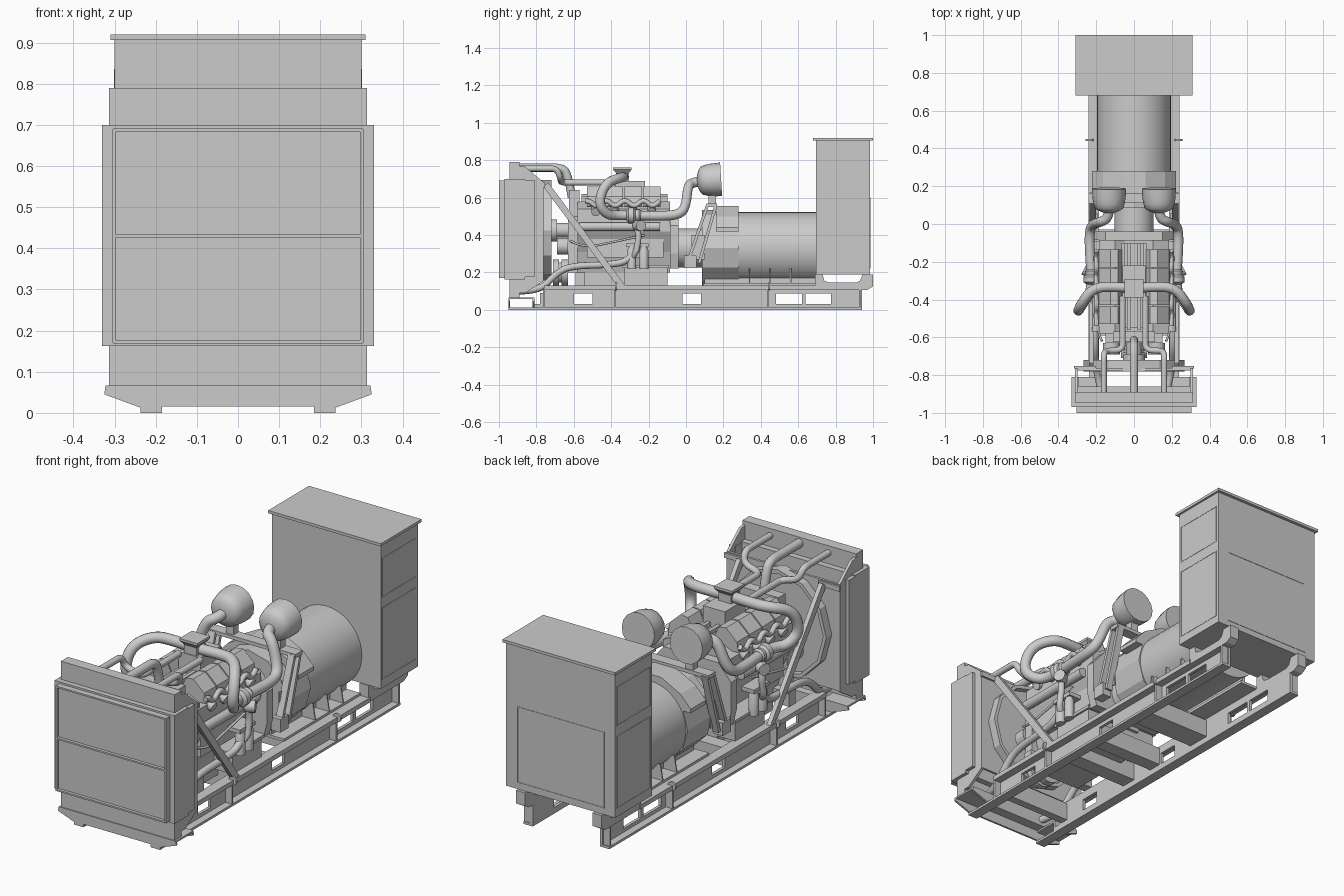
import bpy, bmesh
from math import pi, sin, cos, radians
from mathutils import Vector

if "Cube" in bpy.data.objects:
    bpy.data.objects.remove(bpy.data.objects["Cube"])


def finish(name, bm, mir=False, smooth=False):
    if mir:
        d = bmesh.ops.duplicate(bm, geom=bm.verts[:] + bm.edges[:] + bm.faces[:])
        for v in d["geom"]:
            if isinstance(v, bmesh.types.BMVert):
                v.co.x *= -1
    bmesh.ops.recalc_face_normals(bm, faces=bm.faces[:])
    me = bpy.data.meshes.new(name)
    bm.to_mesh(me)
    bm.free()
    if smooth:
        me.shade_smooth()
        me.set_sharp_from_angle(angle=radians(42))
    ob = bpy.data.objects.new(name, me)
    bpy.context.collection.objects.link(ob)
    return ob


def loft(name, rings, mir=False, smooth=False):
    bm = bmesh.new()
    vs = [[bm.verts.new(p) for p in r] for r in rings]
    n = len(vs[0])
    for a, b in zip(vs, vs[1:]):
        for i in range(n):
            bm.faces.new((a[i], a[(i + 1) % n], b[(i + 1) % n], b[i]))
    bm.faces.new(vs[0])
    bm.faces.new(vs[-1])
    return finish(name, bm, mir, smooth)


def prism(name, pts, axis, a, b, mir=False):
    # profile in yz (axis x) or xz (axis y)
    f = (lambda t: [(t, u, v) for u, v in pts]) if axis == 'x' else (lambda t: [(u, t, v) for u, v in pts])
    return loft(name, [f(a), f(b)], mir)


def box(name, x0, x1, y0, y1, z0, z1, mir=False):
    return prism(name, [(x0, z0), (x1, z0), (x1, z1), (x0, z1)], 'y', y0, y1, mir)


def beam(name, p, q, w, x0, x1):
    # slanted bar in the yz plane, both sides
    p, q = Vector(p), Vector(q)
    d = (q - p).normalized()
    n = Vector((-d.y, d.x)) * w / 2
    prism(name, [tuple(p + n), tuple(q + n), tuple(q - n), tuple(p - n)], 'x', x0, x1, True)


def turned(name, o, axis, prof, n=24, mir=False, smooth=True, off=0):
    # revolve (distance, radius) pairs around an axis through o
    o, ax = Vector(o), Vector(axis).normalized()
    u = ax.orthogonal().normalized()
    w = ax.cross(u)
    an = [2 * pi * (i + off) / n for i in range(n)]
    return loft(name, [[o + ax * d + (u * cos(t) + w * sin(t)) * r for t in an] for d, r in prof], mir, smooth)


def pipe(name, pts, r, mir=False):
    cu = bpy.data.curves.new(name, 'CURVE')
    cu.dimensions = '3D'
    cu.bevel_depth, cu.bevel_resolution, cu.use_fill_caps = r, 4, True
    s = cu.splines.new('NURBS')
    s.points.add(len(pts) - 1)
    for p, c in zip(s.points, pts):
        p.co = (*c, 1)
    s.order_u, s.use_endpoint_u, s.resolution_u = 3, True, 6
    ob = bpy.data.objects.new(name, cu)
    bpy.context.collection.objects.link(ob)
    dg = bpy.context.evaluated_depsgraph_get()
    me = bpy.data.meshes.new_from_object(ob.evaluated_get(dg))
    bm = bmesh.new()
    bm.from_mesh(me)
    bpy.data.objects.remove(ob)
    bpy.data.meshes.remove(me)
    return finish(name, bm, mir, True)


# base rails: flanges, and a web with windows left open
box("rail_bottom_flange", .185, .237, -.95, .94, 0, .012, True)
box("rail_top_flange", .185, .24, -.76, .7, .107, .13, True)
box("rail_web_low", .185, .2, -.81, .94, .012, .03, True)
box("rail_web_high", .185, .2, -.76, .94, .088, .108, True)
edges = [-.78, -.6, -.5, -.02, .08, .48, .62, .64, .775, .94]
for a, b in zip(edges[::2], edges[1::2]):
    box("rail_web", .185, .2, a, b, .028, .09, True)
for y in (-.76, -.38, .44, .93):
    box("rail_gusset", .2, .236, y - .005, y + .005, .012, .108, True)
for y0, y1 in ((-.76, -.72), (-.3, -.22), (-.1, -.03), (.2, .32)):
    box("cross_member", -.19, .19, y0, y1, .03, .12)
for y in (-.38, .44):
    turned("lifting_lug", (.235, y, .125), (0, 1, 0), [(0, .022), (.01, .022)], 12, True)
prism("cabinet_support", [(.69, .107), (.97, .107), (1, .125), (1, .19), (.945, .19), (.93, .155),
                          (.91, .145), (.77, .145), (.74, .155), (.73, .19), (.69, .19)], 'x', .185, .235, True)

# front outrigger feet
foot = [(.185, 0), (.235, 0), (.235, .012), (.325, .045), (.322, .065), (.185, .065)]
prism("front_foot_plate", foot, 'y', -.95, -.94, True)
prism("rear_foot_plate", foot, 'y', -.82, -.81, True)
box("foot_top", .185, .322, -.95, -.81, .057, .066, True)
box("front_cross_plate", -.19, .19, -.95, -.94, .015, .066)

# radiator
box("radiator_core", -.33, .33, -.97, -.86, .162, .70)
box("grille_panel", -.3, .3, -.985, -.97, .17, .69)
for x in (-.301, .301):
    box("grille_side", x - .004, x + .004, -1, -.97, .17, .69)
for z in (.173, .43, .687):
    box("grille_bar", -.304, .304, -1, -.97, z - .004, z + .004)
box("radiator_top_tank", -.313, .313, -.945, -.89, .69, .79)
box("radiator_bottom_tank", -.313, .313, -.945, -.89, .066, .17)
box("radiator_side_channel", .295, .33, -.86, -.81, .175, .695, True)
prism("radiator_side_plate", [(-.89, .77), (-.86, .765), (-.765, .685), (-.765, .15), (-.86, .09), (-.89, .09)],
      'x', .298, .312, True)
box("shroud_plate", -.312, .312, -.775, -.763, .155, .685)
turned("fan_ring", (0, -.78, .425), (0, 1, 0), [(0, .268), (.06, .268), (.06, .25), (.03, .25)], 12, smooth=False, off=.5)
turned("fan_hub", (0, -.76, .425), (0, 1, 0), [(0, .06), (.07, .06), (.07, .04), (.15, .04)], 20)
box("shroud_bracket", .2, .318, -.765, -.753, .655, .68, True)
beam("radiator_brace", (-.75, .67), (-.34, .12), .035, .215, .237)

# engine block, sump and front cover
prism("engine_block", [(-.1, .2), (.1, .2), (.13, .31), (.185, .42), (.185, .54), (.1, .58), (.05, .55),
                       (-.05, .55), (-.1, .58), (-.185, .54), (-.185, .42), (-.13, .31)], 'y', -.58, -.085)
box("oil_sump", -.1, .1, -.54, -.1, .09, .22)
box("front_cover", -.15, .15, -.63, -.58, .2, .5)
box("front_housing", -.11, .11, -.625, -.57, .5, .64)
box("engine_mount", .1, .2, -.33, -.1, .13, .235, True)
box("engine_mount_cap", .1, .21, -.34, -.09, .225, .24, True)
box("front_mount", .08, .19, -.59, -.54, .13, .2, True)
box("side_cover", .13, .165, -.53, -.12, .28, .38, True)
turned("crank_pulley", (0, -.71, .2), (0, 1, 0), [(0, .07), (.03, .07), (.03, .055), (.045, .055), (.045, .07), (.08, .07)], 20)
turned("idler_pulley", (.12, -.69, .34), (0, 1, 0), [(0, .045), (.06, .045)], 16, True)
turned("side_rail_tube", (.2, -.57, .445), (0, 1, 0), [(0, .024), (.43, .024)], 12, True)
for i in range(4):
    y = -.53 + i * .1
    prism("valve_cover", [(.06, .6), (.085, .655), (.125, .66), (.185, .605), (.195, .555), (.1, .55)], 'y', y, y + .094, True)
    turned("exhaust_port", (.15, y + .047, .545), (1, 0, -.4), [(0, .024), (.06, .024)], 10, True)
pipe("exhaust_manifold", [(.198, -.54 + i * .025, .57 + .012 * (-1) ** (i // 2)) for i in range(17)], .013, True)
for x in (.028, .056):
    box("valley_rib", x - .009, x + .009, -.56, -.1, .54, .63 - x * .4, True)
box("valley_cover", -.05, .05, -.55, -.1, .54, .595)
box("charge_air_box", -.06, .06, -.38, -.22, .58, .69)
box("air_box_neck", -.035, .035, -.375, -.305, .68, .73)
turned("top_funnel", (0, -.34, .72), (0, 0, 1), [(0, .035), (.03, .07), (.042, .07)], 4, smooth=False)
for y in (-.29, -.225):
    turned("oil_filter", (.215, y, .22), (0, 0, 1), [(0, .024), (.1, .024), (.11, .018), (.135, .018)], 14, True)
box("filter_head", .15, .235, -.32, -.2, .335, .355, True)

# turbos, charge pipes and air intake
turned("turbo", (.225, -.32, .505), (0, 1, 0), [(0, .026), (.012, .042), (.04, .042), (.05, .03), (.07, .034), (.08, .026)], 16, True)
pipe("charge_pipe", [(0, -.34, .71), (.12, -.33, .71), (.22, -.34, .71), (.285, -.43, .68), (.3, -.47, .57),
                     (.27, -.42, .505), (.225, -.36, .505), (.225, -.28, .505)], .026, True)
pipe("intake_pipe", [(.225, -.27, .505), (.235, -.14, .5), (.235, -.03, .51), (.215, .0, .56),
                     (.18, .01, .66), (.135, .03, .68), (.13, .09, .69)], .026, True)
turned("air_filter", (.132, .06, .69), (0, 1, .06),
       [(0, .03), (.012, .06), (.025, .076), (.05, .083), (.08, .088), (.128, .09)], 16, True)
pipe("turbo_drain", [(.225, -.28, .48), (.24, -.25, .42), (.24, -.26, .34), (.24, -.27, .3), (.2, -.3, .26)], .016, True)
turned("turbo_flange", (.225, -.26, .45), (.6, .3, 0), [(0, .03), (.045, .03)], 10, True)

# coolant pipes
pipe("upper_hose", [(.16, -.9, .755), (.16, -.75, .755), (.16, -.69, .755), (.15, -.67, .7), (.06, -.67, .68),
                    (.06, -.6, .68), (.06, -.38, .68)], .016, True)
pipe("centre_hose", [(0, -.9, .76), (0, -.75, .76), (0, -.66, .76), (0, -.63, .72), (0, -.61, .6)], .022)
pipe("lower_hose", [(.17, -.9, .1), (.2, -.78, .1), (.205, -.7, .19), (.205, -.62, .235), (.21, -.42, .24),
                    (.22, -.3, .26), (.22, -.26, .33)], .018, True)
pipe("fuel_line", [(.17, -.62, .37), (.2, -.55, .33), (.2, -.4, .36), (.2, -.22, .4)], .006, True)

# flywheel housing and coupling
prism("flywheel_housing", [(-.2, .22), (.2, .22), (.22, .3), (.22, .45), (.15, .53), (-.15, .53),
                           (-.22, .45), (-.22, .3)], 'y', -.085, -.04)
turned("bell_housing", (0, -.04, .33), (0, 1, 0), [(0, .105), (.13, .105)], 20)

# alternator
turned("alternator_front", (0, .085, .33), (0, 1, 0), [(0, .205), (.195, .205)], 12, smooth=False, off=.5)
prism("alternator_hood", [(.222, .42), (.222, .44), (.165, .5), (.06, .555), (-.06, .555), (-.165, .5),
                          (-.222, .44), (-.222, .42)], 'y', .16, .28)
turned("alternator_body", (0, .27, .327), (0, 1, 0), [(0, .195), (.43, .195)], 40)
box("alternator_foot", .09, .19, .09, .69, .128, .142, True)
box("alternator_foot_web", .1, .115, .1, .69, .128, .19, True)
for y in (.34, .45, .56):
    prism("foot_rib", [(.1, .135), (.19, .135), (.175, .22), (.14, .22)], 'y', y - .003, y + .003, True)

# filter stand
beam("filter_brace", (.115, .56), (.015, .27), .016, .2, .235)
beam("filter_post", (.16, .56), (.07, .25), .016, .2, .235)
box("filter_brace_sheet", .2, .206, .03, .1, .27, .4, True)
box("brace_foot", .19, .24, -.01, .055, .225, .29, True)
box("filter_shelf", -.24, .24, .11, .165, .55, .568)
box("filter_leg", .11, .15, .12, .16, .56, .62, True)

# control cabinet
box("cabinet_body", -.3, .3, .695, .985, .19, .906)
box("cabinet_roof", -.31, .31, .68, 1, .906, .92)


def frame(name, put, a0, a1, z0, z1, w=.005):
    for a, b, c, d in ((a0, a1, z0, z0 + w), (a0, a1, z1 - w, z1), (a0, a0 + w, z0, z1), (a1 - w, a1, z0, z1)):
        put(name, a, b, c, d)


side = lambda n, a, b, c, d: box(n, .298, .3015, a, b, c, d, True)
back = lambda n, a, b, c, d: box(n, a, b, .983, .987, c, d)
frame("upper_side_door_trim", side, .705, .97, .64, .836)
frame("lower_side_door_trim", side, .705, .97, .23, .59)
frame("rear_door_trim", back, -.24, .24, .22, .6)
